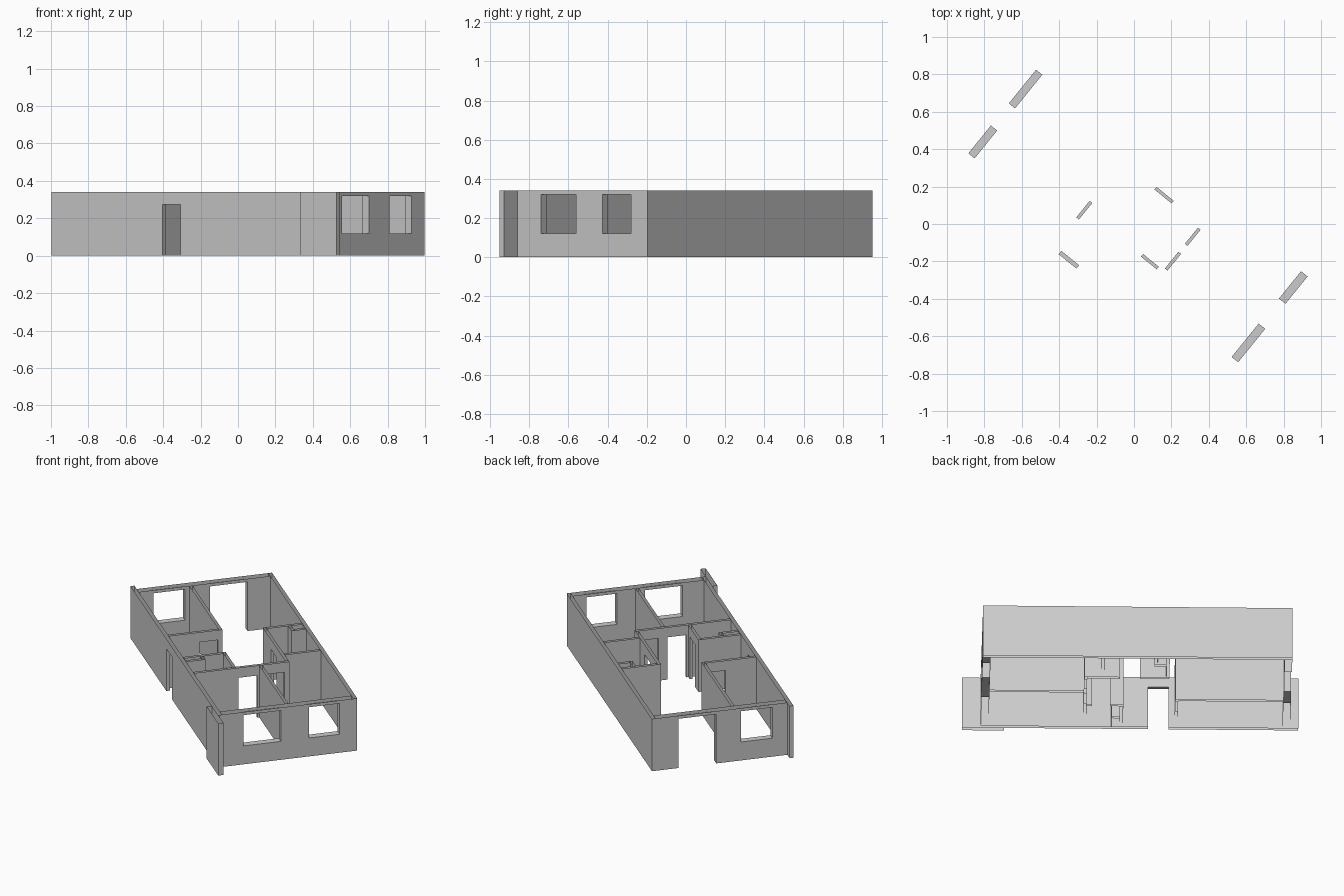
import bpy, bmesh, math
from mathutils import Matrix

old = bpy.data.objects.get("Cube")
if old:
    bpy.data.objects.remove(old)

H = 0.34          # wall height
DOOR = 0.275      # door head
SILL, HEAD = 0.12, 0.32   # window sill and head
T = 0.018         # partition thickness
TURN = Matrix.Rotation(math.radians(51), 4, 'Z')

grey = bpy.data.materials.new("wall grey")
grey.use_nodes = True
colour = (0.6, 0.6, 0.6, 1)
grey.diffuse_color = colour
grey.node_tree.nodes["Principled BSDF"].inputs["Base Color"].default_value = colour


def wall(name, axis, start, end, near, far, openings=()):
    """Hollow wall, open above and below. Axis 'u' crosses the house and 'v'
    runs its length; openings are (start, end, bottom, top)."""
    bm = bmesh.new()

    def point(a, d, z):
        u, v = (a, d) if axis == 'u' else (d, a)
        return bm.verts.new(TURN @ Matrix.Translation((u, -v, z)).translation)

    def quad(*corners):
        bm.faces.new([point(*c) for c in corners])

    def jamb(a, z0, z1):
        quad((a, near, z0), (a, far, z0), (a, far, z1), (a, near, z1))

    def ledge(a0, a1, z):
        quad((a0, near, z), (a1, near, z), (a1, far, z), (a0, far, z))

    # both faces, in panels around the openings
    cuts = sorted({start, end, *(a for o in openings for a in o[:2])})
    for a0, a1 in zip(cuts, cuts[1:]):
        spans = [(0, H)]
        for o in openings:
            if o[0] <= a0 and a1 <= o[1]:
                spans = [(0, o[2]), (o[3], H)]
        for z0, z1 in spans:
            if z1 > z0:
                for d in (near, far):
                    quad((a0, d, z0), (a1, d, z0), (a1, d, z1), (a0, d, z1))

    # ends and reveals
    jamb(start, 0, H)
    jamb(end, 0, H)
    for a0, a1, z0, z1 in openings:
        jamb(a0, z0, z1)
        jamb(a1, z0, z1)
        ledge(a0, a1, z1)
        if z0 > 0:
            ledge(a0, a1, z0)

    bmesh.ops.remove_doubles(bm, verts=bm.verts, dist=0.0005)
    bmesh.ops.dissolve_limit(bm, angle_limit=0.01, verts=bm.verts, edges=bm.edges)
    bmesh.ops.recalc_face_normals(bm, faces=bm.faces)
    mesh = bpy.data.meshes.new(name)
    bm.to_mesh(mesh)
    bm.free()
    mesh.materials.append(grey)
    bpy.context.collection.objects.link(bpy.data.objects.new(name, mesh))


def partition(name, axis, start, end, middle, openings=()):
    wall(name, axis, start, end, middle - T / 2, middle + T / 2, openings)


def door(a, b):
    return (a, b, 0, DOOR)


def window(a, b):
    return (a, b, SILL, HEAD)


# Outer walls
wall("long_wall_plain", 'v', -0.926, 0.898, 0.452, 0.474)
wall("long_wall_entrance", 'v', -0.975, 0.898, -0.379, -0.356, [door(-0.211, -0.089)])
wall("end_wall_balcony", 'u', -0.356, 0.452, -0.926, -0.883,
     [window(-0.264, -0.072), (0.080, 0.312, 0, HEAD)])
wall("end_wall_windows", 'u', -0.356, 0.452, 0.853, 0.898,
     [window(-0.224, 0.006), window(0.178, 0.366)])
wall("corner_fin", 'v', 0.761, 1.008, -0.410, -0.379)

# Bedroom walls
partition("bedroom_cross_wall", 'u', -0.356, 0.23, 0.287,
          [door(-0.081, 0.034), door(0.089, 0.200)])
partition("bedroom_divider", 'v', 0.296, 0.853, 0.055)
partition("living_divider", 'v', -0.883, -0.244, -0.035)
partition("living_cross_wall", 'u', -0.356, -0.044, -0.253, [door(-0.167, -0.053)])

# Large bathroom with its duct
partition("bath_side_wall", 'v', -0.204, 0.278, 0.221, [door(-0.031, 0.087)])
partition("bath_wall_living", 'u', 0.230, 0.452, -0.195)
partition("bath_wall_bedroom", 'u', 0.230, 0.452, 0.187)
partition("bath_duct_side", 'v', -0.186, -0.115, 0.370)
partition("bath_duct_front", 'u', 0.379, 0.452, -0.124)

# Small bathroom with its duct
partition("washroom_side_wall", 'v', 0.061, 0.278, -0.103, [door(0.139, 0.247)])
partition("washroom_cross_wall", 'u', -0.356, -0.112, 0.070)
partition("washroom_duct_side", 'v', 0.079, 0.128, -0.245)
partition("washroom_duct_front", 'u', -0.356, -0.254, 0.119)
